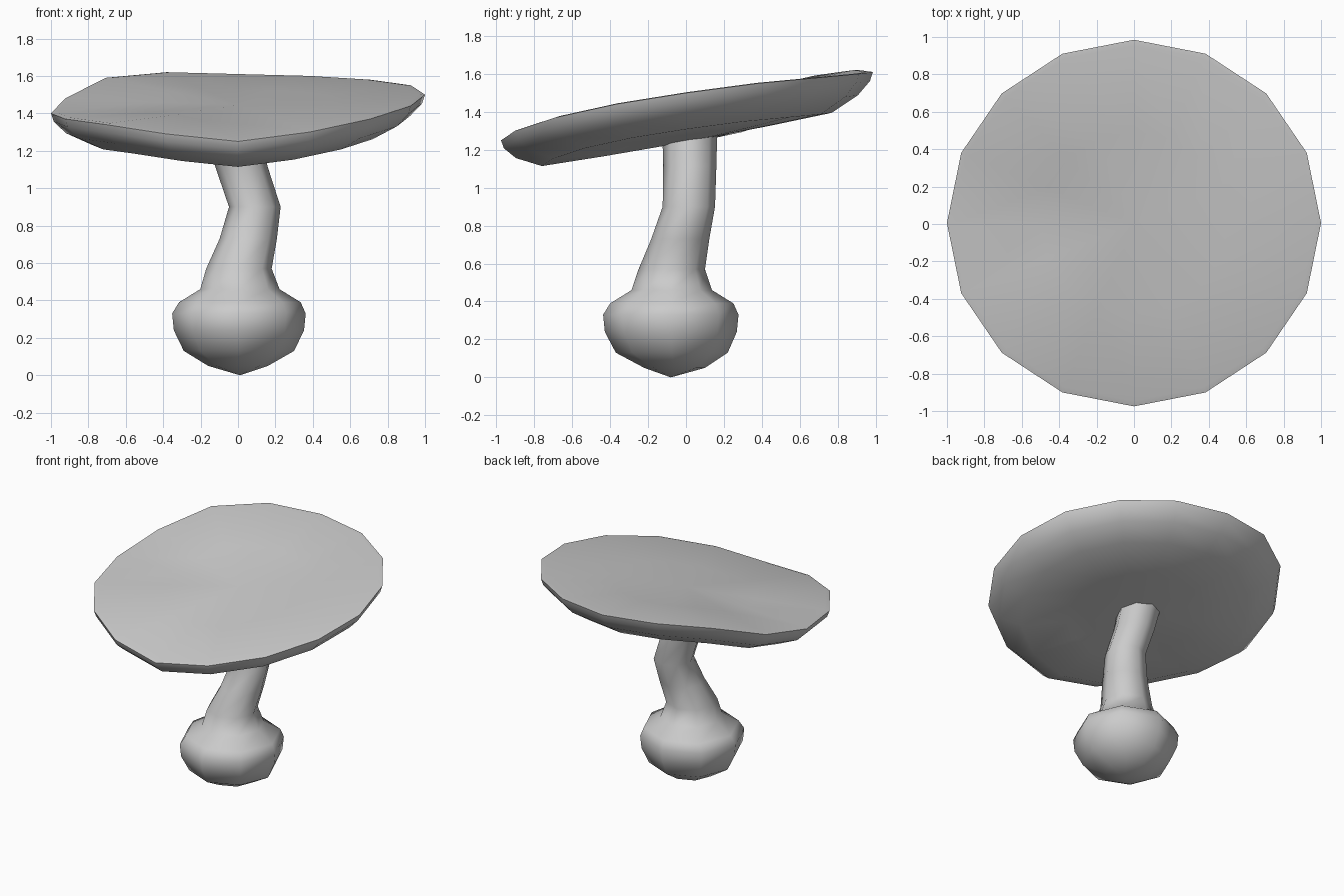
import bpy, bmesh
from math import cos, sin, tau

if "Cube" in bpy.data.objects:
    bpy.data.objects.remove(bpy.data.objects["Cube"])


def loft(name, rings, cap_start=None, cap_end=None):
    """Skin closed rings of points, with optional end points as fans."""
    bm = bmesh.new()
    loops = [[bm.verts.new(p) for p in ring] for ring in rings]
    n = len(loops[0])
    for a, b in zip(loops, loops[1:]):
        for i in range(n):
            j = (i + 1) % n
            bm.faces.new((a[i], a[j], b[j], b[i]))
    for tip, ring in ((cap_start, loops[0]), (cap_end, loops[-1])):
        if tip:
            v = bm.verts.new(tip)
            for i in range(n):
                bm.faces.new((v, ring[i], ring[(i + 1) % n]))
    bmesh.ops.recalc_face_normals(bm, faces=bm.faces)
    mesh = bpy.data.meshes.new(name)
    bm.to_mesh(mesh)
    bm.free()
    obj = bpy.data.objects.new(name, mesh)
    bpy.context.collection.objects.link(obj)
    bpy.ops.object.select_all(action='DESELECT')
    obj.select_set(True)
    bpy.context.view_layer.objects.active = obj
    bpy.ops.object.shade_smooth_by_angle(angle=1.05)
    return obj


# Tilted, wavy cap: rim heights counter-clockwise from +x
rim = [1.50, 1.55, 1.58, 1.60, 1.61, 1.62, 1.59, 1.48,
       1.40, 1.37, 1.34, 1.29, 1.25, 1.30, 1.37, 1.44]
mid = 1.45


def cap_ring(r, drop):
    return [(r * cos(tau * i / 16), 0.005 + 0.98 * r * sin(tau * i / 16),
             mid + r * (h - mid) - drop) for i, h in enumerate(rim)]


# (radius, depth below the rim surface), from top centre round to underside
cap_profile = [(0.5, 0.005), (0.97, -0.005), (1.0, 0.0), (0.985, 0.045),
               (0.92, 0.11), (0.78, 0.18), (0.45, 0.195)]
loft("mushroom_cap", [cap_ring(r, d) for r, d in cap_profile],
     (0, 0, mid - 0.005), (0, 0, mid - 0.21))

# Bulb and bent stem in one skin: (centre x, centre y, z, radius)
stem_path = [(0.0, -0.06, 0.05, 0.16), (0.005, -0.075, 0.13, 0.295),
             (0.005, -0.08, 0.24, 0.348), (0.005, -0.08, 0.33, 0.357),
             (0.01, -0.075, 0.39, 0.325), (0.01, -0.075, 0.46, 0.212),
             (0.005, -0.075, 0.57, 0.175), (0.055, -0.03, 0.73, 0.153),
             (0.09, 0.015, 0.90, 0.138), (0.02, 0.02, 1.11, 0.14),
             (-0.03, 0.02, 1.30, 0.145)]
rings = [[(x + r * cos(tau * i / 8), y + r * sin(tau * i / 8), z)
          for i in range(8)] for x, y, z, r in stem_path]
loft("mushroom_stem", rings, (0.01, -0.08, 0.0), (-0.03, 0.02, 1.31))
